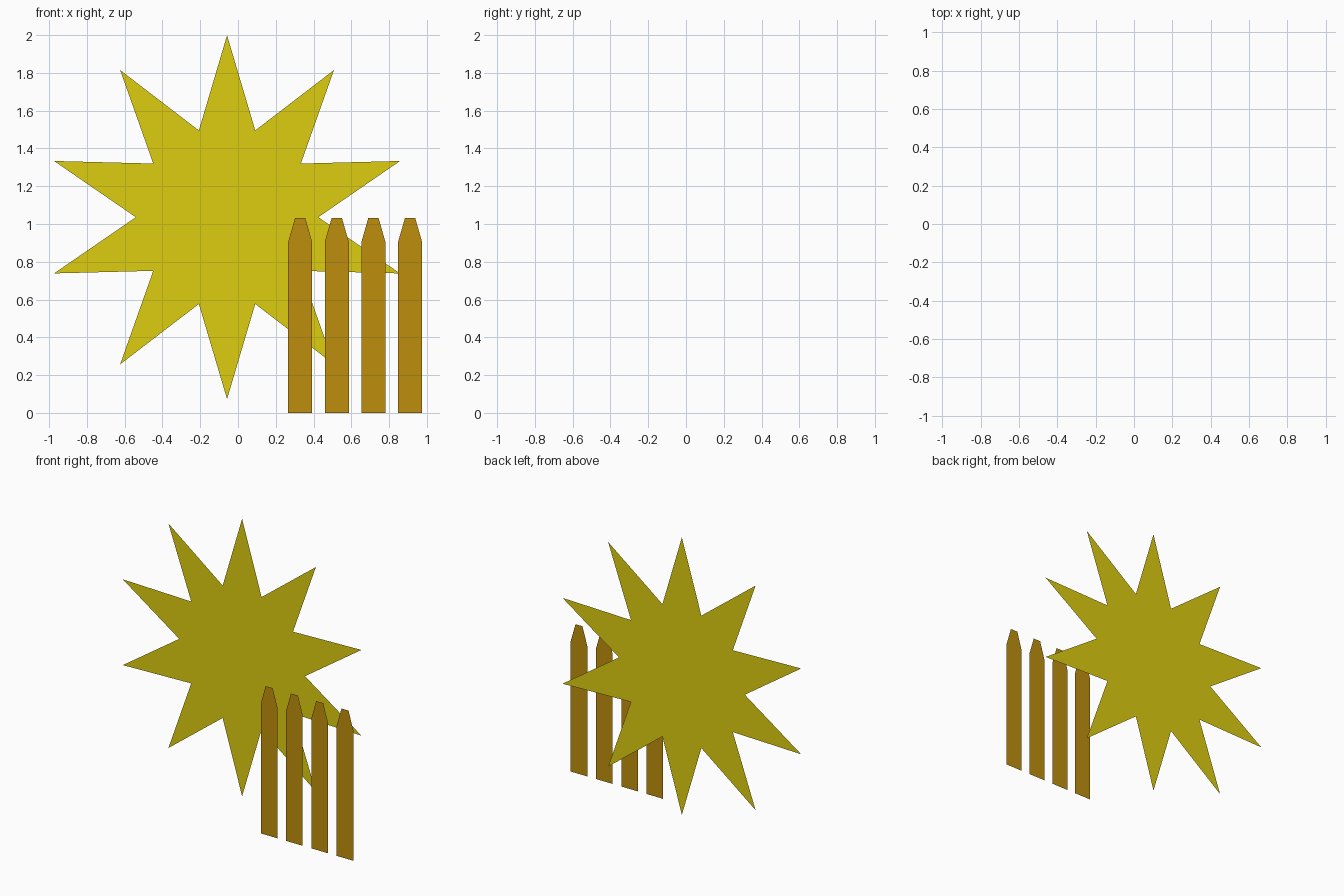
import bpy
from math import sin, cos, pi

if "Cube" in bpy.data.objects:
    bpy.data.objects.remove(bpy.data.objects["Cube"])


def material(name, rgb):
    m = bpy.data.materials.new(name)
    m.diffuse_color = (*rgb, 1)
    m.use_nodes = True
    m.node_tree.nodes["Principled BSDF"].inputs["Base Color"].default_value = m.diffuse_color
    return m


def flat_panel(name, outline, y, mat):
    """Single flat face in the XZ plane, facing the front."""
    mesh = bpy.data.meshes.new(name)
    mesh.from_pydata([(x, y, z) for x, z in outline], [], [range(len(outline))])
    mesh.materials.append(mat)
    obj = bpy.data.objects.new(name, mesh)
    bpy.context.collection.objects.link(obj)
    return obj


yellow = material("star_yellow", (0.73, 0.61, 0.005))
ochre = material("picket_ochre", (0.515, 0.274, 0.004))
HALF_GAP = 0.128

# Ten-pointed star at the back
points, cx, cz = 10, -0.058, 1.036
star = []
for i in range(points * 2):
    r = 0.963 if i % 2 == 0 else 0.483
    a = pi / 2 + i * pi / points
    star.append((cx + r * cos(a), cz + r * sin(a)))
flat_panel("star", star, HALF_GAP, yellow)

# Row of four fence pickets in front
half_w, half_tip, shoulder, top = 0.0635, 0.027, 0.905, 1.032
for i in range(4):
    x = 0.329 + i * 0.194
    flat_panel(f"picket_{i + 1}", [
        (x - half_w, 0), (x + half_w, 0), (x + half_w, shoulder),
        (x + half_tip, top), (x - half_tip, top), (x - half_w, shoulder),
    ], -HALF_GAP, ochre)
